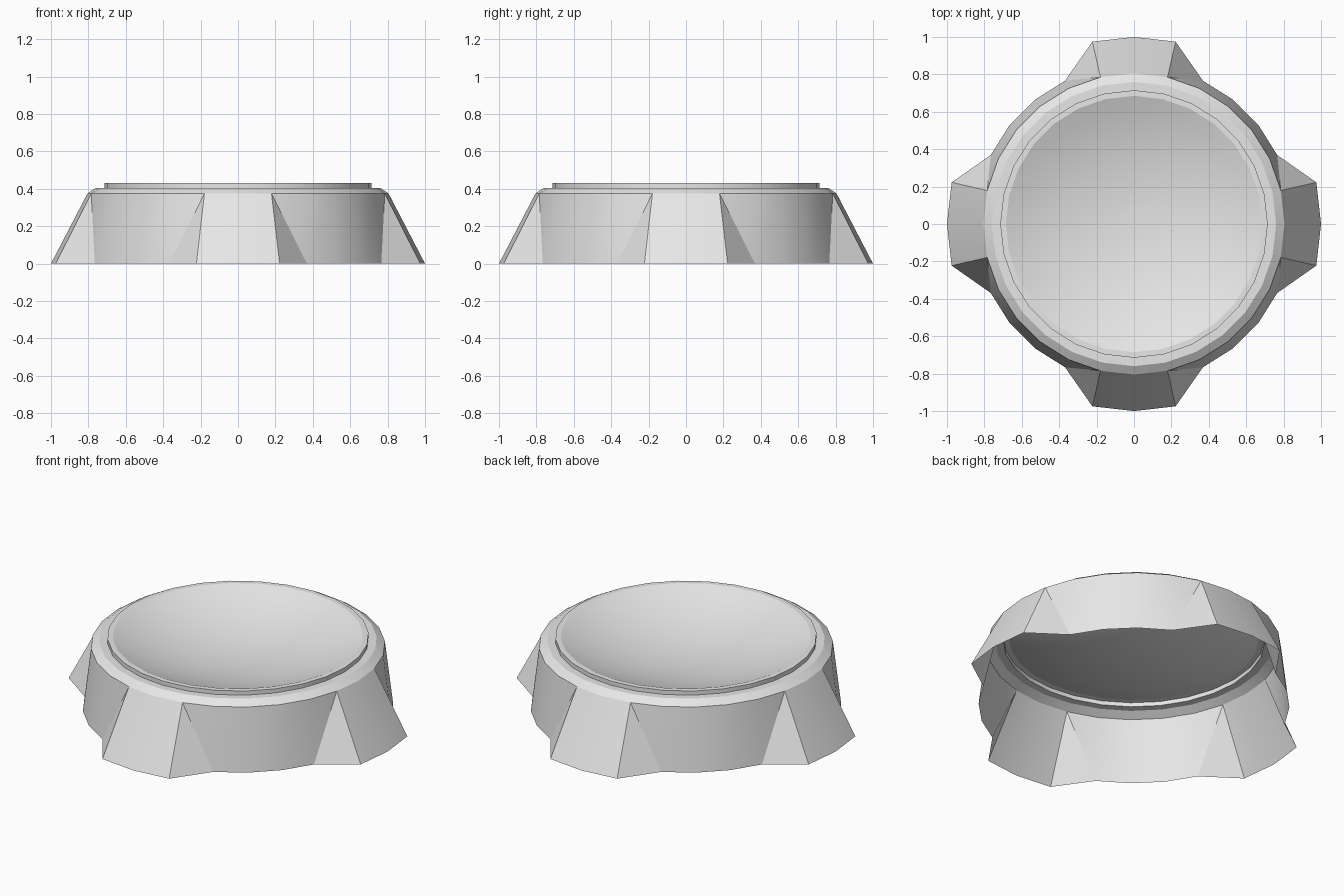
import bpy
import math

SIDES = 28
QUARTER = SIDES // 4

cube = bpy.data.objects.get("Cube")
if cube:
    bpy.data.objects.remove(cube, do_unlink=True)

grey = bpy.data.materials.new("light grey")
grey.use_nodes = True
grey.diffuse_color = (0.8, 0.8, 0.8, 1)
grey.node_tree.nodes["Principled BSDF"].inputs["Base Color"].default_value = (0.8, 0.8, 0.8, 1)


def ring(radius_at, z):
    """One loop of points; radius_at gives the radius of each step."""
    points = []
    for i in range(SIDES):
        a = 2 * math.pi * i / SIDES
        r = radius_at(i)
        points.append((r * math.cos(a), r * math.sin(a), z))
    return points


def build(name, verts, faces):
    mesh = bpy.data.meshes.new(name)
    mesh.from_pydata(verts, [], faces)
    mesh.materials.append(grey)
    obj = bpy.data.objects.new(name, mesh)
    bpy.context.collection.objects.link(obj)
    bpy.ops.object.select_all(action='DESELECT')
    obj.select_set(True)
    bpy.context.view_layer.objects.active = obj
    bpy.ops.object.shade_smooth_by_angle(angle=math.radians(30))
    return obj


def lathe(name, profile, close=False):
    """Turn a profile of (radius, height), listed from the outside in."""
    verts, faces = [], []
    for r, z in profile:
        verts += ring(lambda i: r, z)
    for row in range(len(profile) - 1):
        a, b = row * SIDES, (row + 1) * SIDES
        for i in range(SIDES):
            j = (i + 1) % SIDES
            faces.append((a + i, a + j, b + j, b + i))
    if close:
        last = (len(profile) - 1) * SIDES
        faces.append(tuple(range(last, last + SIDES)))
    return build(name, verts, faces)


# Skirt: open below, flared into four feet
def is_foot(i):
    return i % QUARTER in (0, 1, QUARTER - 1)


verts = ring(lambda i: 1.0 if is_foot(i) else 0.85, 0) + ring(lambda i: 0.805, 0.375)
faces = []
for i in range(SIDES):
    j = (i + 1) % SIDES
    ti, tj = i + SIDES, j + SIDES
    if is_foot(i) and not is_foot(j):
        faces += [(i, j, ti), (j, tj, ti)]
    elif is_foot(j) and not is_foot(i):
        faces += [(i, j, tj), (i, tj, ti)]
    else:
        faces.append((i, j, tj, ti))
build("skirt_with_feet", verts, faces)

# Collar: chamfer, ledge, raised lip
lathe("collar", [(0.805, 0.375), (0.76, 0.405), (0.715, 0.405), (0.715, 0.43), (0.685, 0.43)])

# Dish: shallow spherical hollow
RIM, DEPTH, ROWS = 0.685, 0.14, 10
sphere = (RIM ** 2 + DEPTH ** 2) / (2 * DEPTH)
dish = []
for k in range(ROWS):
    r = RIM * (1 - k / ROWS)
    dish.append((r, 0.43 - DEPTH + sphere - math.sqrt(sphere ** 2 - r ** 2)))
lathe("dish", dish, close=True)
